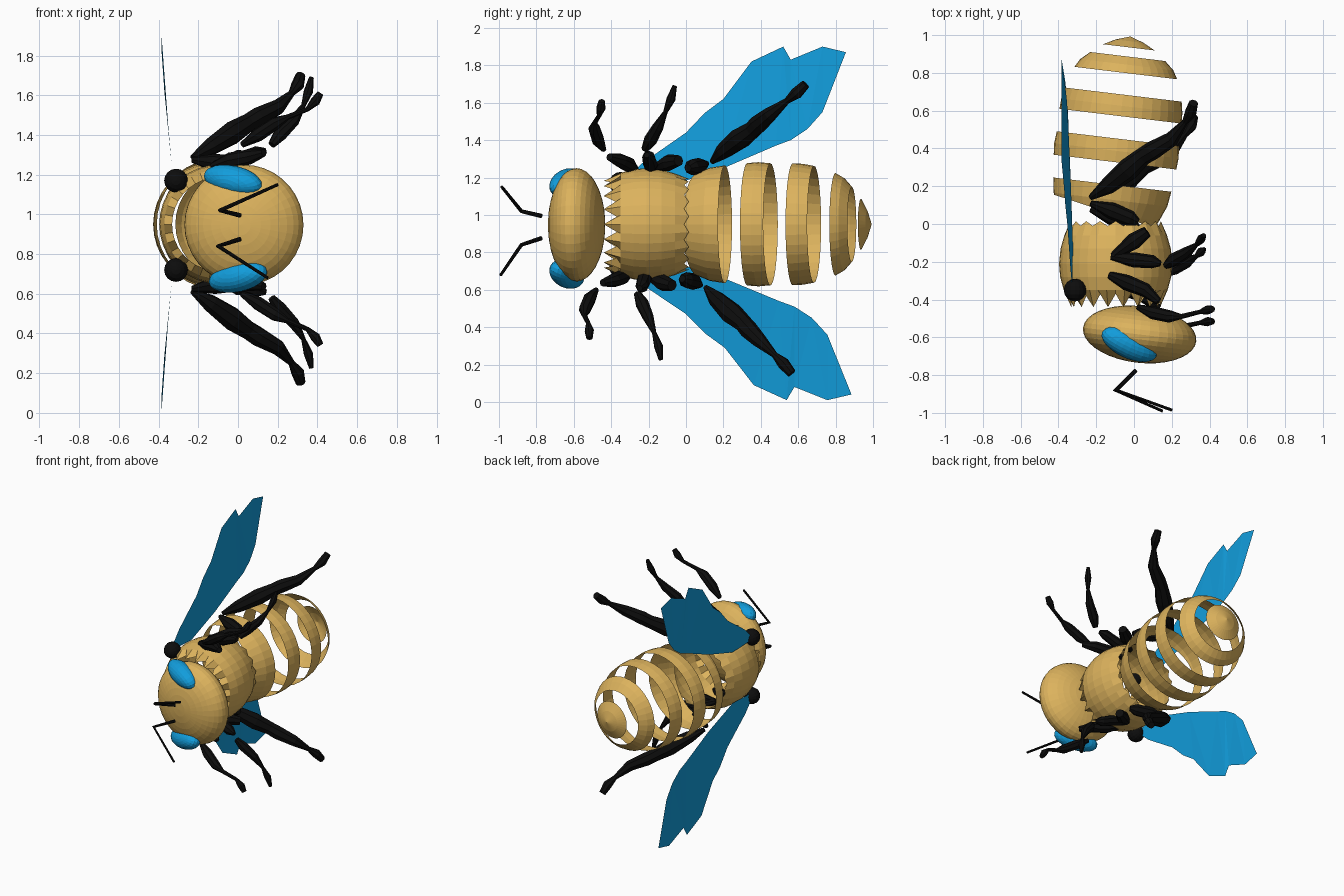
import bpy, bmesh, math
from mathutils import Matrix, Vector

cube = bpy.data.objects.get("Cube")
if cube:
    bpy.data.objects.remove(cube, do_unlink=True)


def material(name, color):
    m = bpy.data.materials.new(name)
    m.use_nodes = True
    m.diffuse_color = (*color, 1)
    bsdf = next(n for n in m.node_tree.nodes if n.type == 'BSDF_PRINCIPLED')
    bsdf.inputs["Base Color"].default_value = (*color, 1)
    return m


GOLD = material("honey_gold", (0.72, 0.45, 0.11))
BLUE = material("bright_blue", (0.006, 0.34, 0.72))
BLACK = material("soft_black", (0.004, 0.004, 0.004))
MID = 0.95      # height of the symmetry plane
TILT = -0.12    # lean of head and abdomen in the ground plane
SIDES = 36


def finish(name, bm, mat, matrix=Matrix()):
    bmesh.ops.recalc_face_normals(bm, faces=bm.faces)
    mesh = bpy.data.meshes.new(name)
    bm.to_mesh(mesh)
    bm.free()
    mesh.materials.append(mat)
    obj = bpy.data.objects.new(name, mesh)
    obj.matrix_world = matrix
    bpy.context.collection.objects.link(obj)
    return obj


def ellipsoid(name, center, radii, mat, rotation=Matrix(), sides=SIDES):
    bm = bmesh.new()
    bmesh.ops.create_uvsphere(bm, u_segments=sides, v_segments=sides // 2, radius=1)
    # Poles point along the body
    bmesh.ops.rotate(bm, verts=bm.verts, matrix=Matrix.Rotation(math.pi / 2, 3, 'X'))
    bmesh.ops.scale(bm, verts=bm.verts, vec=radii)
    return finish(name, bm, mat, Matrix.Translation(center) @ rotation)


def shell(name, profile, x, tilt=0, teeth=(0, 0), cut=None):
    """Open surface of revolution around y; teeth make zigzag ends."""
    bm = bmesh.new()
    rings = []
    for i, (y, r) in enumerate(profile):
        tooth = teeth[0] if i == 0 else teeth[1] if i == len(profile) - 1 else 0
        ring = []
        for k in range(SIDES):
            a = math.tau * k / SIDES
            ring.append(bm.verts.new((r * math.cos(a), y + tooth * (k % 2), r * math.sin(a))))
        rings.append(ring)
    for a, b in zip(rings, rings[1:]):
        for k in range(SIDES):
            n = (k + 1) % SIDES
            bm.faces.new((a[k], a[n], b[n], b[k]))
    bmesh.ops.remove_doubles(bm, verts=bm.verts, dist=0.0005)
    if cut:
        bmesh.ops.bisect_plane(bm, geom=bm.verts[:] + bm.edges[:] + bm.faces[:],
                               plane_co=cut[0], plane_no=cut[1], clear_inner=True)
    place = Matrix.Translation((x, 0, MID)) @ Matrix.Rotation(tilt, 4, 'Z')
    return finish(name, bm, GOLD, place)


def tube(name, points, radii, sides=2):
    curve = bpy.data.curves.new(name, 'CURVE')
    curve.dimensions = '3D'
    curve.bevel_depth = 1
    curve.bevel_resolution = sides
    curve.use_fill_caps = True
    spline = curve.splines.new('POLY')
    spline.points.add(len(points) - 1)
    for p, co, r in zip(spline.points, points, radii):
        p.co = (*co, 1)
        p.radius = r
    curve.materials.append(BLACK)
    obj = bpy.data.objects.new(name, curve)
    bpy.context.collection.objects.link(obj)
    bpy.ops.object.select_all(action='DESELECT')
    obj.select_set(True)
    bpy.context.view_layer.objects.active = obj
    bpy.ops.object.convert(target='MESH')
    for poly in obj.data.polygons:
        poly.use_smooth = False


# Head and thorax
ellipsoid("head", (0.03, -0.585, 0.947), (0.302, 0.15, 0.303), GOLD,
          Matrix.Rotation(TILT, 4, 'Z'))
shell("thorax", [(-0.44, 0.235), (-0.35, 0.275), (-0.28, 0.294), (-0.21, 0.3),
                 (-0.13, 0.292), (-0.06, 0.272), (-0.01, 0.243)], -0.097, 0, (0.07, 0.025))

# Abdomen: slanted front cup, three bands and a tip
shell("abdomen_front", [(-0.02, 0.235), (0.05, 0.27), (0.13, 0.303), (0.21, 0.315)],
      -0.14, TILT, cut=((0.25, 0.01, 0), (0.2, 1, 0)))
bands = [
    [(0.33, 0.327), (0.39, 0.332), (0.455, 0.326)],
    [(0.575, 0.326), (0.63, 0.323), (0.69, 0.312)],
    [(0.805, 0.274), (0.85, 0.248), (0.893, 0.2)],
    [(0.942, 0.137), (0.975, 0.075), (1.0, 0.0)],
]
for i, profile in enumerate(bands):
    shell("abdomen_tip" if i == 3 else f"abdomen_band_{i + 1}", profile, -0.14, TILT)

# Eyes
for side, z, x in (("left", 1.17, -0.025), ("right", 0.685, 0.0)):
    up = 1 if z > MID else -1
    turn = Matrix.Rotation(-0.42, 4, 'Z') @ Matrix.Rotation(up * 0.2, 4, 'Y')
    turn = turn @ Matrix.Rotation(up * 0.45, 4, 'X')
    ellipsoid(side + "_eye", (x, -0.637, z), (0.16, 0.075, 0.075), BLUE, turn, 24)

# Antennae
tube("left_antenna", [(0.01, -0.775, 0.995), (-0.09, -0.88, 1.02), (0.2, -0.985, 1.15)],
     (0.012, 0.011, 0.008))
tube("right_antenna", [(0.01, -0.775, 0.875), (-0.1, -0.88, 0.84), (0.15, -0.99, 0.68)],
     (0.012, 0.011, 0.008))

# Wings, each with a round joint at the root
outline = [(-0.36, 1.16), (-0.23, 1.28), (0.0, 1.44), (0.1, 1.545), (0.2, 1.62),
           (0.35, 1.82), (0.52, 1.9), (0.56, 1.83), (0.73, 1.9), (0.855, 1.87),
           (0.73, 1.55), (0.65, 1.46), (0.56, 1.4), (0.48, 1.37), (0.2, 1.25), (-0.1, 1.15)]
for side, up in (("left", True), ("right", False)):
    bm = bmesh.new()
    verts = []
    for y, z in outline:
        x = -0.325 - 0.06 * min(1, (z - 1.16) / 0.6)
        verts.append(bm.verts.new((x, y, z) if up else (x, y * 1.035, 1.91 - z)))
    bm.faces.new(verts)
    bmesh.ops.triangulate(bm, faces=bm.faces)
    finish(side + "_wing", bm, BLUE)
    ellipsoid(side + "_wing_joint", (-0.312, -0.35, 1.17 if up else 0.72),
              (0.06, 0.06, 0.06), BLACK, sides=16)


# Legs: upper part folds against the body, lower part reaches outward
def opposite(p):
    x, y, z = p
    return (x, y - 0.1 * (z - MID), 1.91 - z - 0.09 * y)


legs = {
    "hind_leg_base": ([(0.02, 0.01, 1.25), (-0.02, 0.03, 1.255), (-0.12, 0.07, 1.26),
                       (-0.23, 0.11, 1.275)], (0.02, 0.042, 0.045, 0.015)),
    "hind_leg": ([(-0.23, 0.14, 1.285), (-0.14, 0.2, 1.34), (-0.03, 0.29, 1.41),
                  (0.05, 0.36, 1.46), (0.1, 0.39, 1.49), (0.2, 0.45, 1.54), (0.27, 0.54, 1.61),
                  (0.3, 0.59, 1.65), (0.315, 0.64, 1.7)],
                 (0.015, 0.045, 0.06, 0.048, 0.05, 0.04, 0.017, 0.033, 0.025)),
    "middle_leg_base": ([(0.07, -0.04, 1.29), (0.0, -0.09, 1.28), (-0.11, -0.17, 1.25)],
                        (0.03, 0.045, 0.02)),
    "middle_leg_thigh": ([(-0.12, -0.17, 1.25), (0.0, -0.19, 1.27), (0.1, -0.2, 1.31),
                          (0.14, -0.21, 1.32)], (0.02, 0.04, 0.035, 0.015)),
    "middle_leg": ([(0.17, -0.22, 1.35), (0.21, -0.19, 1.4), (0.28, -0.15, 1.47),
                    (0.33, -0.11, 1.55), (0.355, -0.08, 1.62), (0.37, -0.06, 1.69)],
                   (0.02, 0.036, 0.03, 0.012, 0.024, 0.012)),
    "front_leg_base": ([(-0.13, -0.27, 1.24), (-0.04, -0.31, 1.27), (0.06, -0.35, 1.29),
                        (0.13, -0.41, 1.31)], (0.02, 0.042, 0.038, 0.02)),
    "front_leg": ([(0.02, -0.44, 1.35), (0.1, -0.47, 1.4), (0.19, -0.49, 1.46),
                   (0.25, -0.49, 1.49), (0.35, -0.465, 1.53), (0.39, -0.455, 1.57),
                   (0.415, -0.45, 1.61)], (0.015, 0.035, 0.033, 0.014, 0.012, 0.025, 0.017)),
}
for name, (points, radii) in legs.items():
    tube("left_" + name, points, radii)
    tube("right_" + name, [opposite(p) for p in points], radii)
